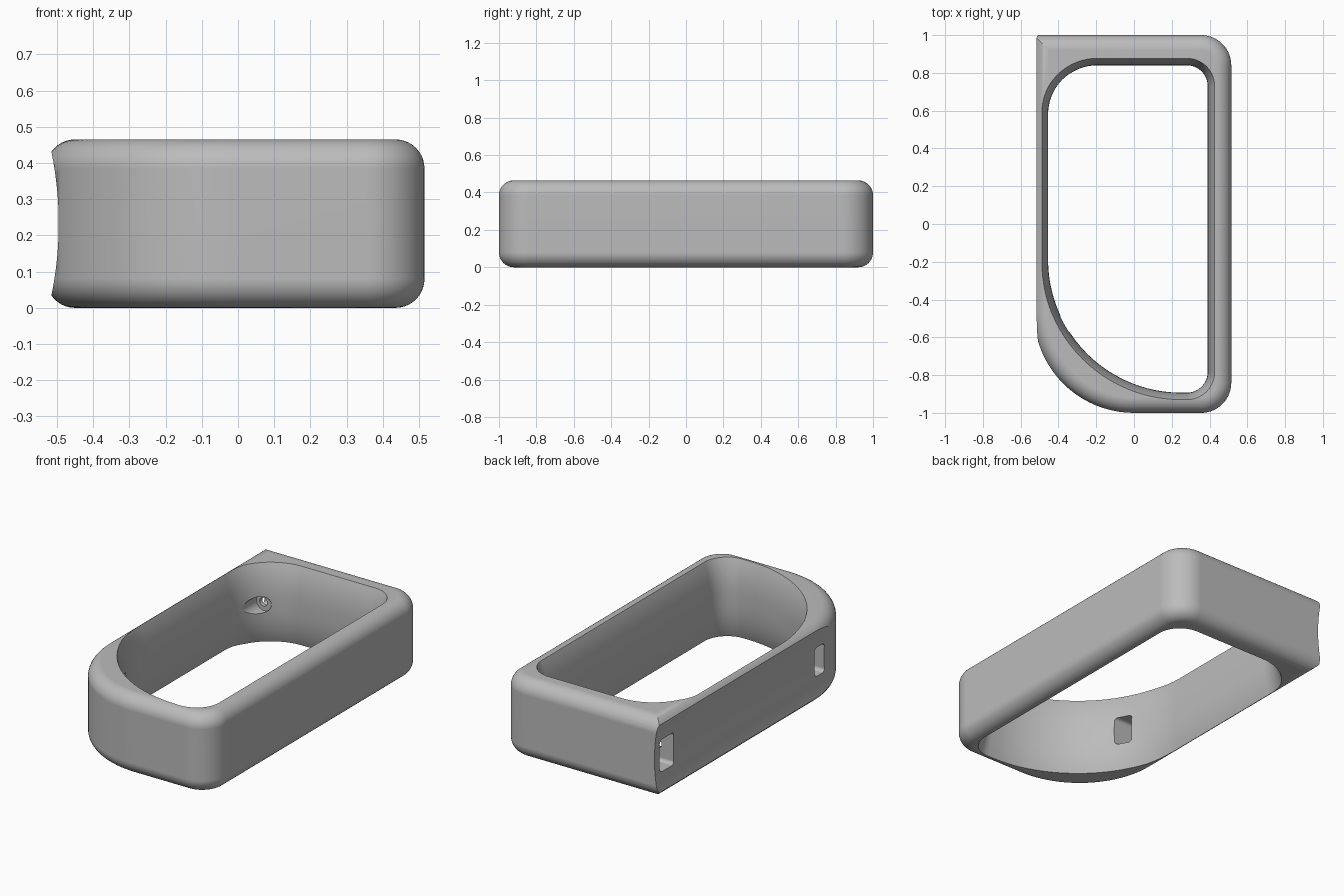
import bpy, bmesh, math
from mathutils import Vector, Matrix

if "Cube" in bpy.data.objects:
    bpy.data.objects.remove(bpy.data.objects["Cube"])

H = 0.465            # total height
MID = H / 2


def outline(x0, x1, y0, y1, radii, d=0.0, seg=20):
    """Rounded rectangle grown by d; radii run front-left, front-right, back-right, back-left."""
    x0, x1, y0, y1 = x0 - d, x1 + d, y0 - d, y1 + d
    corners = [(x0, y0, 1, 1, 180), (x1, y0, -1, 1, 270), (x1, y1, -1, -1, 0), (x0, y1, 1, -1, 90)]
    pts = []
    for (x, y, sx, sy, start), r in zip(corners, radii):
        if r == 0:
            pts.append((x, y))
            continue
        r += d
        for i in range(seg + 1):
            a = math.radians(start + 90 * i / seg)
            pts.append((x + sx * r + r * math.cos(a), y + sy * r + r * math.sin(a)))
    return pts


def loft(name, layers):
    """Closed solid through a stack of (outline, z) layers."""
    bm = bmesh.new()
    rings = [[bm.verts.new((x, y, z)) for x, y in pts] for pts, z in layers]
    n = len(rings[0])
    for a, b in zip(rings, rings[1:]):
        for i in range(n):
            j = (i + 1) % n
            bm.faces.new((a[i], a[j], b[j], b[i]))
    bm.faces.new(rings[0][::-1])
    bm.faces.new(rings[-1])
    bmesh.ops.recalc_face_normals(bm, faces=bm.faces)
    mesh = bpy.data.meshes.new(name)
    bm.to_mesh(mesh)
    bm.free()
    ob = bpy.data.objects.new(name, mesh)
    bpy.context.collection.objects.link(ob)
    return ob


def rod(name, r, x, y0, y1, z, seg):
    """Cylinder along y."""
    bpy.ops.mesh.primitive_cylinder_add(vertices=seg, radius=r, depth=y1 - y0,
                                        location=(x, (y0 + y1) / 2, z),
                                        rotation=(math.pi / 2, 0, 0))
    bpy.context.object.name = name
    return bpy.context.object


def slot(name, x0, x1, y, w, h):
    """Rounded slot running along x."""
    pts = outline(-w / 2, w / 2, -h / 2, h / 2, [0.02] * 4, seg=5)
    ob = loft(name, [(pts, x0), (pts, x1)])
    # local x -> world y, local y -> world z, local z -> world x
    ob.data.transform(Matrix(((0, 0, 1, 0), (1, 0, 0, y), (0, 1, 0, MID), (0, 0, 0, 1))))
    return ob


def cut(body, cutter):
    mod = body.modifiers.new("cut", 'BOOLEAN')
    mod.operation = 'DIFFERENCE'
    mod.solver = 'EXACT'
    mod.object = cutter
    bpy.context.view_layer.objects.active = body
    bpy.ops.object.modifier_apply(modifier=mod.name)
    bpy.data.objects.remove(cutter, do_unlink=True)


# Outer body with rounded top and bottom edges
F = 0.08
arc = [math.radians(90 * i / 10) for i in range(11)]
steps = [(-F + F * math.sin(a), F - F * math.cos(a)) for a in arc]
steps += [(d, H - z) for d, z in reversed(steps)]
body = loft("frame_body", [(outline(-0.53, 0.515, -1, 1, (0.53, 0.16, 0.16, 0), d), z)
                           for d, z in steps])

# Concave left side
cut(body, rod("side_cutter", 0.975, -1.47, -1.5, 1.5, MID, 256))

# Central opening, its walls bowing in toward mid height
layers = []
for i in range(25):
    t = -1.08 + 2.16 * i / 24
    d = 0.037 * abs(t) ** 2.5
    layers.append((outline(-0.455, 0.39, -0.893, 0.84, (0.705, 0.11, 0.11, 0.26), d, 24),
                   MID + t * MID))
cut(body, loft("opening_cutter", layers))

# Slots in the left side, and the stepped bore leading to the back one
cut(body, slot("front_slot_cutter", -0.7, -0.25, -0.53, 0.09, 0.17))
cut(body, slot("back_slot_cutter", -0.7, -0.37, 0.89, 0.13, 0.19))
cut(body, rod("bore_cutter", 0.05, -0.39, 0.55, 0.80, MID, 32))
cut(body, rod("pin_hole_cutter", 0.025, -0.395, 0.7, 0.9, MID, 24))

# Finish
grey = bpy.data.materials.new("plain_grey")
grey.diffuse_color = (0.5, 0.5, 0.5, 1)
grey.use_nodes = True
grey.node_tree.nodes["Principled BSDF"].inputs["Base Color"].default_value = grey.diffuse_color
body.data.materials.clear()
body.data.materials.append(grey)
for p in body.data.polygons:
    p.material_index = 0
bpy.ops.object.select_all(action='DESELECT')
body.select_set(True)
bpy.context.view_layer.objects.active = body
bpy.ops.object.shade_smooth_by_angle(angle=math.radians(25))
wn = body.modifiers.new("even_shading", 'WEIGHTED_NORMAL')
wn.keep_sharp = True
